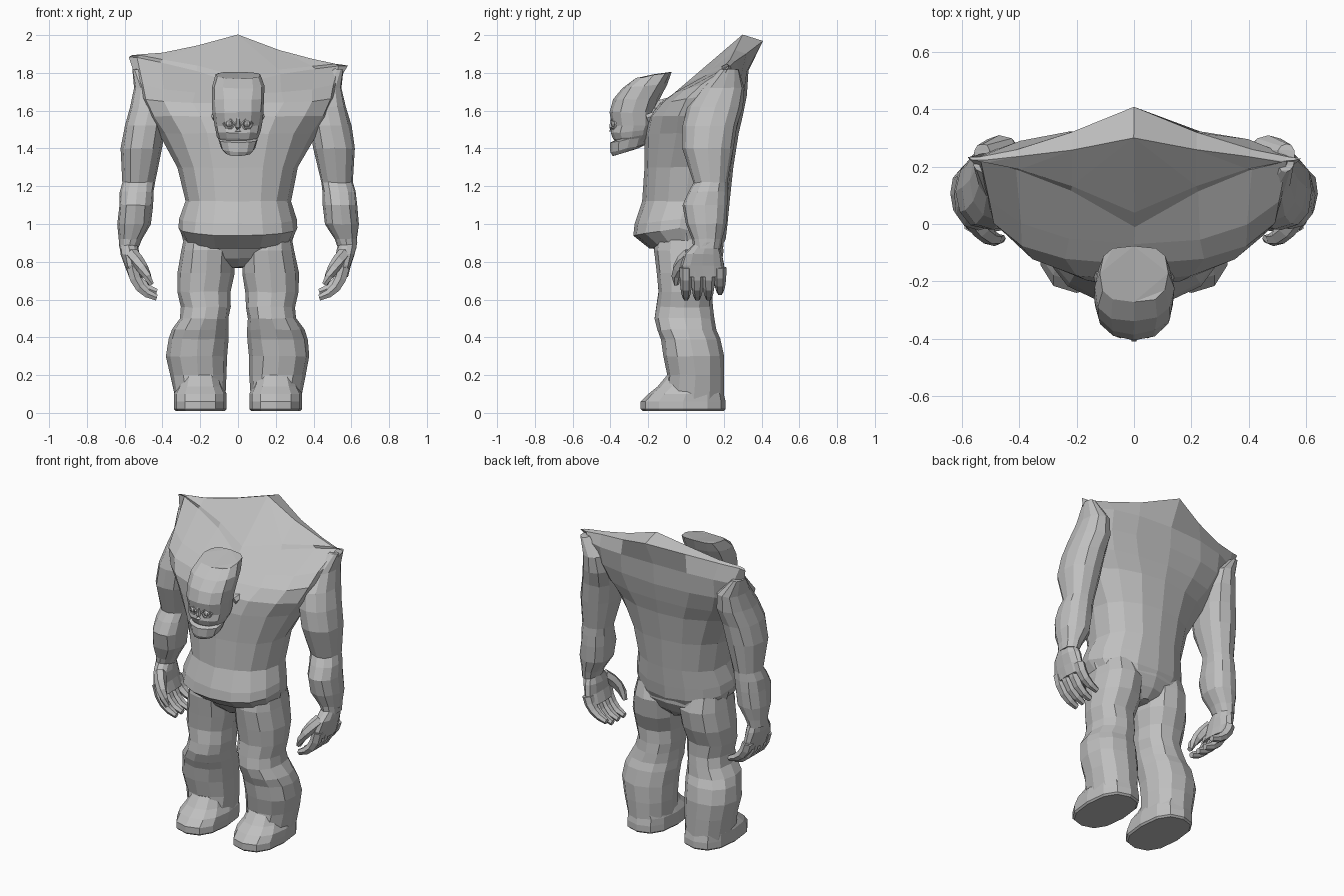
import bpy, bmesh, math, random
from mathutils import Vector

random.seed(4)
if "Cube" in bpy.data.objects:
    bpy.data.objects.remove(bpy.data.objects["Cube"])

grey = bpy.data.materials.new("stone grey")
grey.use_nodes = True
grey.diffuse_color = (.52, .52, .52, 1)
grey.node_tree.nodes["Principled BSDF"].inputs["Base Color"].default_value = grey.diffuse_color


def ring(z, half, front, back, x=0, middle=None, dip=0, rise=0, skew=0, sides=12, power=.9, pointed=0):
    """Rounded or pointed section; its front can dip, its back rise and its sides skew."""
    if middle is None:
        middle = (front + back) / 2
    points = []
    for i in range(sides):
        angle = math.tau * i / sides
        across, along = math.sin(angle), math.cos(angle)
        across = math.copysign(abs(across) ** power, across)
        reach = (1 - min(1, abs(across))) ** pointed if pointed else abs(along) ** power
        edge, climb = (front, -dip) if along > 0 else (back, rise)
        points.append(Vector((x + half * across,
                              middle + reach * (edge - middle),
                              z + reach * climb + skew * across)))
    return points


def loft(name, rings, side=1, rough=.003):
    """Join rings into one closed, flat-shaded mesh; side -1 mirrors it."""
    bm = bmesh.new()
    loops = []
    for points in rings:
        loop = []
        for p in points:
            bump = Vector([random.uniform(-rough, rough) for axis in "xyz"])
            loop.append(bm.verts.new(Vector((side * p.x, p.y, p.z)) + bump))
        loops.append(loop)
    count = len(loops[0])
    for low, high in zip(loops, loops[1:]):
        for i in range(count):
            j = (i + 1) % count
            bm.faces.new((low[i], low[j], high[j], high[i]))
    caps = [bm.faces.new(loops[0]), bm.faces.new(loops[-1])]
    bmesh.ops.triangulate(bm, faces=caps)
    bmesh.ops.recalc_face_normals(bm, faces=bm.faces)
    mesh = bpy.data.meshes.new(name)
    bm.to_mesh(mesh)
    bm.free()
    mesh.materials.append(grey)
    bpy.context.collection.objects.link(bpy.data.objects.new(name, mesh))


def tube(name, start, bend, end, thick, thin, side=1, sides=6, steps=4):
    """Tapered tube along a bent path."""
    start, bend, end = Vector(start), Vector(bend), Vector(end)
    rings = []
    for k in range(steps + 1):
        t = k / steps
        centre = start.lerp(bend, t).lerp(bend.lerp(end, t), t)
        heading = (bend - start).lerp(end - bend, t).to_track_quat('Z', 'Y')
        radius = thick + (thin - thick) * t * t
        rings.append([centre + heading @ Vector((radius * math.cos(math.tau * i / sides),
                                                 radius * math.sin(math.tau * i / sides), 0))
                      for i in range(sides)])
    loft(name, rings, side, rough=0)


def finish(name):
    """Name and colour the primitive just added."""
    part = bpy.context.object
    part.name = name
    part.data.materials.append(grey)


# torso: belly and chest, then the slanted hump with its pointed rim
loft("torso", [
    ring(z=.9, half=.28, front=-.19, back=.19, dip=.03, rise=-.02, sides=16),
    ring(z=.98, half=.315, front=-.28, back=.21, dip=.04, rise=-.06, sides=16),
    ring(z=1.03, half=.31, front=-.27, back=.22, dip=.03, rise=-.03, sides=16),
    ring(z=1.12, half=.28, front=-.23, back=.23, sides=16),
    ring(z=1.3, half=.32, front=-.22, back=.25, sides=16),
    ring(z=1.48, half=.42, front=-.22, back=.28, middle=.05, sides=16, power=1),
    ring(z=1.57, half=.48, front=-.2, back=.3, middle=.08, sides=16),
    ring(z=1.68, half=.52, front=-.14, back=.32, middle=.13, dip=.04, sides=16, power=.8),
    ring(z=1.77, half=.54, front=-.07, back=.33, middle=.19, dip=.08, rise=.04, sides=16),
    ring(z=1.86, half=.58, front=-.01, back=.41, middle=.23, dip=.12, rise=.11,
         skew=-.025, sides=16, power=1, pointed=1.5),
    ring(z=1.87, half=.56, front=.04, back=.3, middle=.22, dip=.09, rise=.13,
         skew=-.025, sides=16, power=1, pointed=1.5),
])

# pelvis tucked under the belly
loft("pelvis", [
    ring(z=.77, half=.04, front=-.08, back=.12),
    ring(z=.82, half=.18, front=-.14, back=.17),
    ring(z=.88, half=.28, front=-.18, back=.2),
    ring(z=.95, half=.3, front=-.2, back=.2),
])

# neck
tube("neck", start=(0, -.27, 1.53), bend=(0, -.1, 1.58), end=(0, .02, 1.56),
     thick=.09, thin=.15, sides=10)

# head with a swept-back crown, and the jaw hung below it
loft("head", [
    ring(z=1.42, half=.08, front=-.36, back=-.22, rise=.02),
    ring(z=1.46, half=.11, front=-.385, back=-.18, dip=.01, rise=.02),
    ring(z=1.49, half=.12, front=-.4, back=-.17, dip=.01, rise=.01),
    ring(z=1.52, half=.125, front=-.39, back=-.16),
    ring(z=1.59, half=.135, front=-.405, back=-.16),
    ring(z=1.66, half=.14, front=-.385, back=-.14),
    ring(z=1.73, half=.138, front=-.34, back=-.1, dip=.01, rise=.01, power=.8),
    ring(z=1.79, half=.12, front=-.27, back=-.075, dip=.02, rise=.015, power=.7),
])
loft("jaw", [
    ring(z=1.38, half=.07, front=-.39, back=-.25, dip=.02, rise=.02),
    ring(z=1.4, half=.09, front=-.4, back=-.22, dip=.02, rise=.02),
    ring(z=1.45, half=.108, front=-.4, back=-.2, dip=.02, rise=.02),
    ring(z=1.46, half=.1, front=-.38, back=-.19, dip=.02, rise=.02),
])
tube("nose", start=(0, -.39, 1.57), bend=(0, -.395, 1.53), end=(0, -.395, 1.49), thick=.01, thin=.016)

for side, word in ((1, "left"), (-1, "right")):
    # eye in a raised socket frame
    spot = (side * .048, -.38, 1.53)
    bpy.ops.mesh.primitive_uv_sphere_add(segments=8, ring_count=6, radius=.018, location=spot)
    finish(word + "_eye")
    bpy.ops.mesh.primitive_torus_add(major_segments=6, minor_segments=4, major_radius=.028,
                                     minor_radius=.008, location=spot,
                                     rotation=(math.pi / 2, 0, side * .35))
    finish(word + "_eye_frame")
    tube(word + "_ear", start=(.11, -.2, 1.56), bend=(.13, -.15, 1.58), end=(.13, -.11, 1.6),
         thick=.025, thin=.004, side=side)

    # arm from wrist up to the shoulder point
    loft(word + "_arm", [
        ring(z=.87, x=.58, half=.05, front=.04, back=.18),
        ring(z=.92, x=.57, half=.06, front=.03, back=.19),
        ring(z=1, x=.55, half=.09, front=0, back=.21),
        ring(z=1.1, x=.54, half=.09, front=-.02, back=.22),
        ring(z=1.17, x=.535, half=.09, front=.01, back=.22),
        ring(z=1.22, x=.525, half=.085, front=.04, back=.22),
        ring(z=1.4, x=.51, half=.11, front=-.02, back=.25),
        ring(z=1.52, x=.49, half=.11, front=-.02, back=.27),
        ring(z=1.62, x=.47, half=.1, front=.01, back=.3),
        ring(z=1.72, x=.47, half=.08, front=.08, back=.31),
        ring(z=1.82, x=.53, half=.03, front=.18, back=.28),
    ], side)

    # palm, curling fingers and thumb
    loft(word + "_palm", [
        ring(z=.72, x=.54, half=.04, front=-.02, back=.2),
        ring(z=.78, x=.56, half=.04, front=-.03, back=.2),
        ring(z=.84, x=.57, half=.05, front=-.01, back=.19),
        ring(z=.9, x=.58, half=.05, front=.05, back=.17),
    ], side)
    for k, finger in enumerate(("index", "middle", "ring", "little")):
        y = .06 * k
        lift = .03 if finger == "little" else 0
        tube(word + "_" + finger + "_finger", start=(.56, y, .77), bend=(.54, y, .64 + lift),
             end=(.43, y, .61 + lift), thick=.034, thin=.018, side=side)
    tube(word + "_thumb", start=(.56, .02, .84), bend=(.5, -.07, .77), end=(.46, -.05, .68),
         thick=.036, thin=.015, side=side)

    # leg from boot top up to hip
    loft(word + "_leg", [
        ring(z=.06, x=.2, half=.13, front=-.12, back=.2),
        ring(z=.2, x=.21, half=.15, front=-.1, back=.2),
        ring(z=.3, x=.22, half=.16, front=-.12, back=.2),
        ring(z=.39, x=.21, half=.16, front=-.13, back=.18),
        ring(z=.44, x=.2, half=.15, front=-.15, back=.16),
        ring(z=.5, x=.18, half=.13, front=-.165, back=.15),
        ring(z=.56, x=.17, half=.13, front=-.155, back=.14),
        ring(z=.64, x=.18, half=.14, front=-.145, back=.14),
        ring(z=.74, x=.17, half=.15, front=-.155, back=.18),
        ring(z=.86, x=.16, half=.14, front=-.17, back=.2),
        ring(z=.95, x=.17, half=.11, front=-.15, back=.17),
    ], side)

    # foot with a sloping toe
    loft(word + "_foot", [
        ring(z=.01, x=.2, half=.13, front=-.23, back=.2, power=.8),
        ring(z=.02, x=.2, half=.14, front=-.24, back=.21, power=.8),
        ring(z=.06, x=.2, half=.14, front=-.24, back=.21, power=.8),
        ring(z=.1, x=.2, half=.14, front=-.2, back=.2, power=.8),
        ring(z=.14, x=.2, half=.12, front=-.15, back=.2, power=.8),
        ring(z=.2, x=.2, half=.1, front=-.1, back=.18, power=.8),
    ], side, rough=0)
